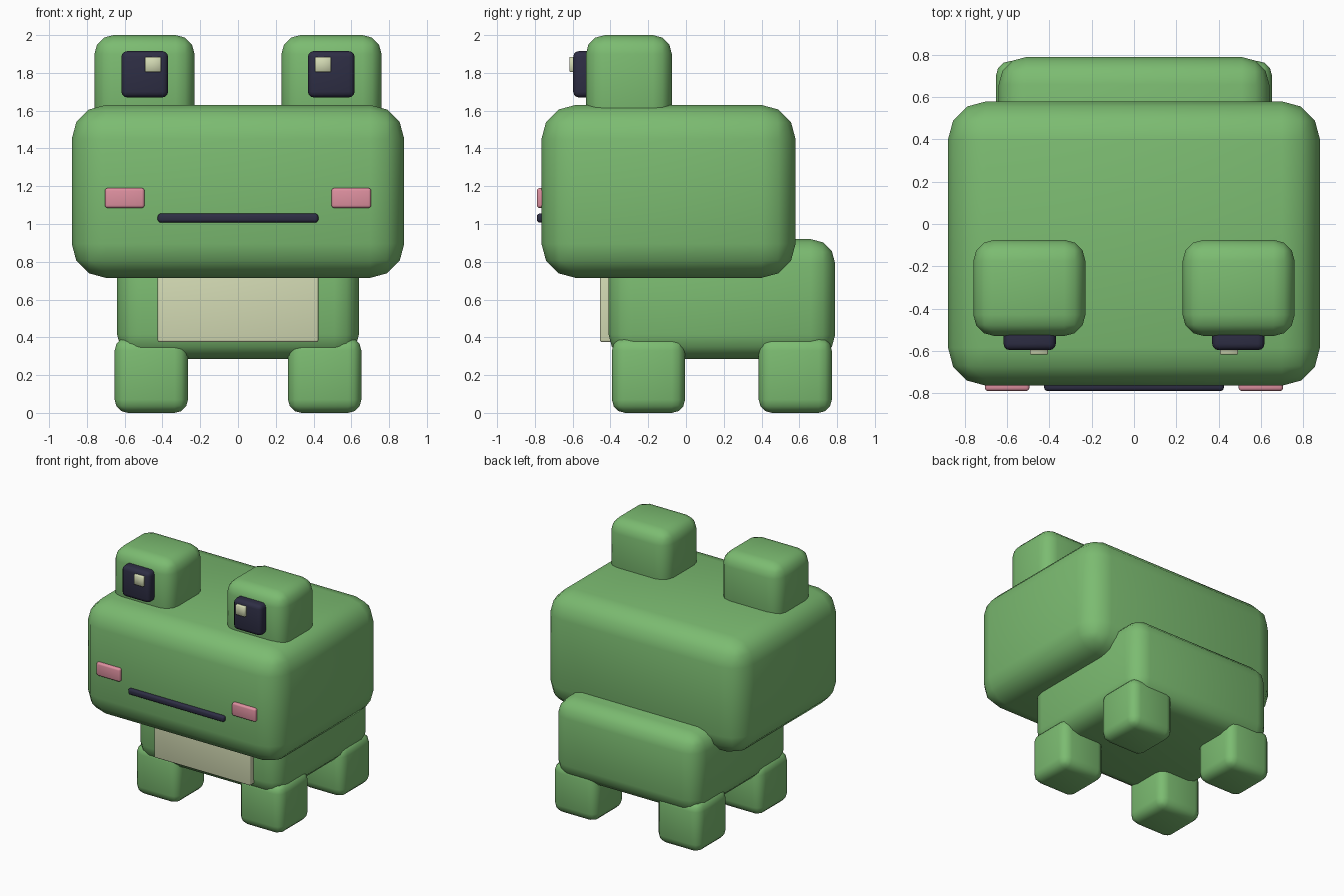
import bpy
import bmesh

default = bpy.data.objects.get("Cube")
if default:
    bpy.data.objects.remove(default, do_unlink=True)


def make_material(name, rgb):
    mat = bpy.data.materials.new(name)
    color = (*rgb, 1.0)
    mat.diffuse_color = color
    mat.use_nodes = True
    for node in mat.node_tree.nodes:
        if node.type == "BSDF_PRINCIPLED":
            node.inputs["Base Color"].default_value = color
            node.inputs["Roughness"].default_value = 0.8
    return mat


green = make_material("leaf green", (0.20, 0.50, 0.165))
cream = make_material("pale cream", (0.66, 0.71, 0.46))
dark = make_material("dark navy", (0.027, 0.027, 0.058))
pink = make_material("blush pink", (0.73, 0.28, 0.35))


def rounded_box(name, xs, ys, zs, bevel, mat, segments=3):
    """Box spanning three (min, max) ranges, with rounded edges."""
    bm = bmesh.new()
    bmesh.ops.create_cube(bm, size=1)
    for v in bm.verts:
        for axis, (low, high) in enumerate((xs, ys, zs)):
            v.co[axis] = high if v.co[axis] > 0 else low
    bmesh.ops.bevel(bm, geom=bm.edges[:], offset=bevel, segments=segments,
                    profile=0.5, affect="EDGES")
    for face in bm.faces:
        face.smooth = True
    mesh = bpy.data.meshes.new(name)
    bm.to_mesh(mesh)
    bm.free()
    mesh.materials.append(mat)
    obj = bpy.data.objects.new(name, mesh)
    bpy.context.collection.objects.link(obj)
    return obj


def box_pair(name, xs, *args):
    """The same box on both sides of the body."""
    rounded_box("left_" + name, xs, *args)
    rounded_box("right_" + name, (-xs[1], -xs[0]), *args)


# Head and body
rounded_box("head", (-0.88, 0.88), (-0.765, 0.58), (0.715, 1.63), 0.18, green)
rounded_box("body", (-0.64, 0.64), (-0.41, 0.79), (0.285, 0.92), 0.13, green)
rounded_box("belly_patch", (-0.425, 0.425), (-0.455, -0.36), (0.375, 0.80), 0.01, cream)

# Legs
for end, ys in (("front", (-0.392, -0.005)), ("back", (0.385, 0.772))):
    box_pair(end + "_leg", (0.265, 0.653), ys, (0, 0.40), 0.07, green)

# Eyes
box_pair("eye_mount", (0.23, 0.76), (-0.53, -0.075), (1.48, 2.0), 0.1, green)
box_pair("pupil", (0.37, 0.617), (-0.597, -0.48), (1.67, 1.915), 0.03, dark)
box_pair("eye_glint", (0.408, 0.492), (-0.618, -0.57), (1.805, 1.885), 0.004, cream, 1)

# Mouth and cheeks
rounded_box("mouth", (-0.425, 0.425), (-0.79, -0.74), (1.008, 1.055), 0.015, dark)
box_pair("cheek", (0.495, 0.705), (-0.79, -0.74), (1.085, 1.19), 0.014, pink)
